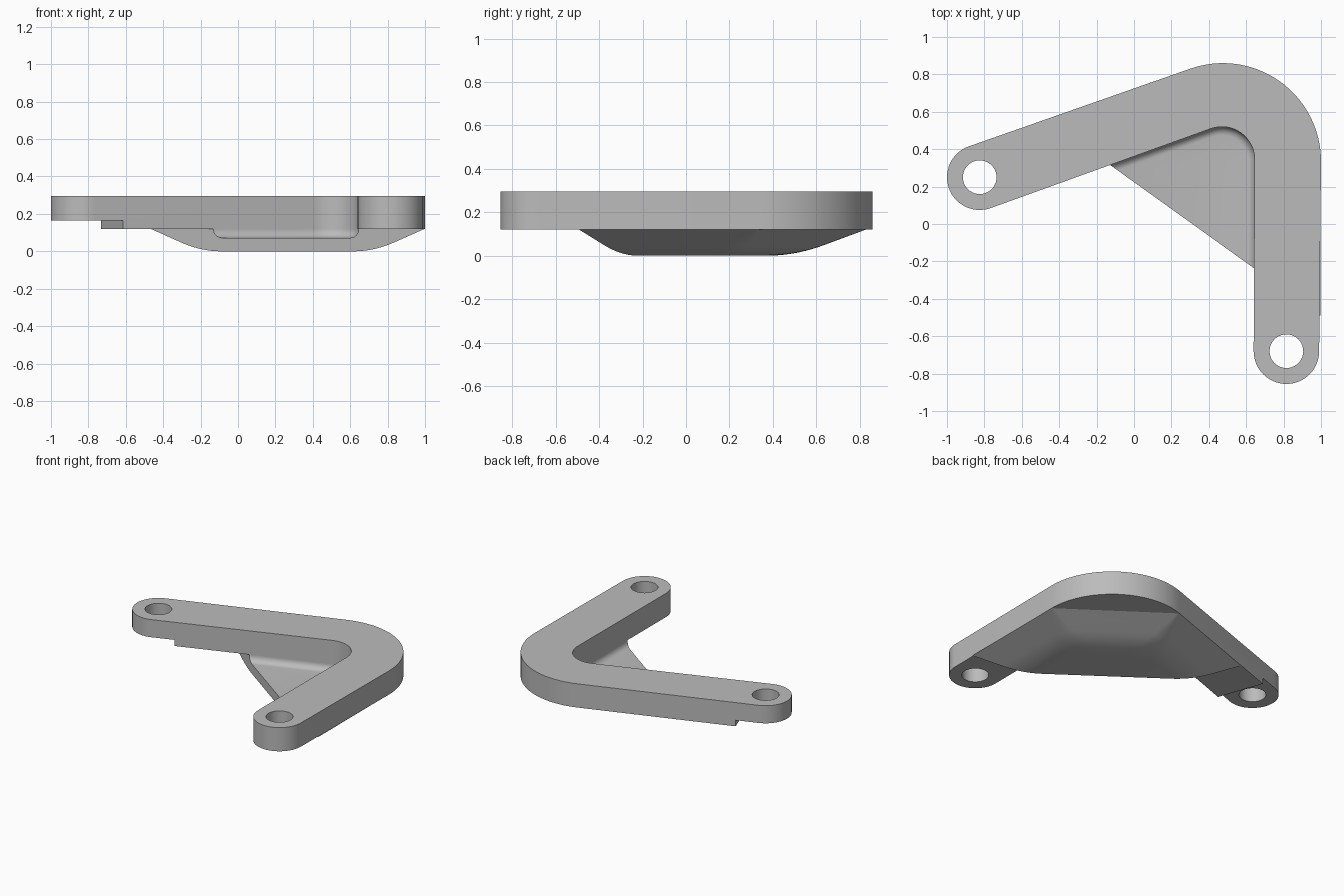
import bpy, bmesh
from math import sin, cos, radians, pi
from mathutils import Vector, Matrix

if "Cube" in bpy.data.objects:
    bpy.data.objects.remove(bpy.data.objects["Cube"])

grey = bpy.data.materials.new("plain grey")
grey.use_nodes = True
colour = (0.5, 0.5, 0.5, 1)
grey.diffuse_color = colour
grey.node_tree.nodes["Principled BSDF"].inputs["Base Color"].default_value = colour

TILT = 19.5                                   # direction of the long arm
ALONG = Vector((cos(radians(TILT)), sin(radians(TILT))))
ACROSS = Vector((-ALONG.y, ALONG.x))
LONG_END, SHORT_END = Vector((-0.825, 0.25)), Vector((0.815, -0.68))
OUTER, INNER = Vector((0.475, 0.335)), Vector((0.47, 0.345))
OUTER_R, ARM_R, HOLE_R = 0.525, 0.175, 0.09
PLATE_LOW, PLATE_TOP = 0.12, 0.295


def arc(centre, r, start, end, n):
    angles = [radians(start + (end - start) * i / n) for i in range(n + 1)]
    return [centre + r * Vector((cos(a), sin(a))) for a in angles]


def loft(name, rings):
    """Bridge closed rings given as (points, height) and cap both ends."""
    bm = bmesh.new()
    loops = [[bm.verts.new((p.x, p.y, z)) for p in pts] for pts, z in rings]
    for low, high in zip(loops, loops[1:]):
        for i in range(len(low)):
            j = (i + 1) % len(low)
            bm.faces.new((low[i], low[j], high[j], high[i]))
    bm.faces.new(loops[0][::-1])
    bm.faces.new(loops[-1])
    bmesh.ops.recalc_face_normals(bm, faces=bm.faces)
    mesh = bpy.data.meshes.new(name)
    bm.to_mesh(mesh)
    bm.free()
    ob = bpy.data.objects.new(name, mesh)
    bpy.context.collection.objects.link(ob)
    mesh.materials.append(grey)
    return ob


def select(ob):
    bpy.ops.object.select_all(action='DESELECT')
    ob.select_set(True)
    bpy.context.view_layer.objects.active = ob


def cut(ob, cutter):
    select(ob)
    mod = ob.modifiers.new("cut", 'BOOLEAN')
    mod.operation, mod.solver, mod.object = 'DIFFERENCE', 'EXACT', cutter
    bpy.ops.object.modifier_apply(modifier=mod.name)
    bpy.data.objects.remove(cutter)


def finish(ob):
    select(ob)
    bpy.ops.object.shade_smooth_by_angle(angle=radians(30))


# Bent arm plate with rounded ends
outline = (arc(OUTER, OUTER_R, 0, 90 + TILT, 32)
           + arc(LONG_END, ARM_R, 90 + TILT, 270 + TILT, 32)
           + arc(INNER, ARM_R, 90 + TILT, 0, 20)
           + arc(SHORT_END, ARM_R, 180, 360, 32))
plate = loft("arm_plate", [(outline, PLATE_LOW), (outline, PLATE_TOP)])

# Bolt holes
for centre in (LONG_END, SHORT_END):
    circle = arc(centre, HOLE_R, 0, 360, 40)[:-1]
    cut(plate, loft("hole_cutter", [(circle, 0), (circle, 0.5)]))

# Relief step under the end of the long arm
step = [LONG_END + ALONG * u + ACROSS * v
        for u, v in ((-0.3, -0.3), (0.16, -0.3), (0.16, 0.3), (-0.3, 0.3))]
cut(plate, loft("step_cutter", [(step, 0), (step, 0.165)]))
finish(plate)

# Dished gusset below the bend: three sloping sides and one upright cut side
LEFT = (ACROSS, ACROSS.dot(OUTER) + OUTER_R)
BACK = (Vector((0.577, 0.816)), 0.85)
RIGHT = (Vector((1, 0)), 0.998)
OPEN = (Vector((-0.583, -0.8125)), -0.182)
INSET, STRAIGHT = 0.38, 0.16


def meet(a, b, da, db):
    m = Matrix((a[0], b[0]))
    return m.inverted() @ Vector((a[1] - da, b[1] - db))


def rounded(before, corner, after, trim, n=8):
    p = corner + (before - corner).normalized() * trim
    q = corner + (after - corner).normalized() * trim
    return [p * (1 - t) ** 2 + corner * 2 * t * (1 - t) + q * t * t
            for t in (i / n for i in range(n + 1))]


def gusset_ring(d):
    start, end = meet(OPEN, RIGHT, 0, d), meet(OPEN, LEFT, 0, d)
    c1, c2 = meet(BACK, RIGHT, d, d), meet(BACK, LEFT, d, d)
    trim = 0.01 + 0.4 * d
    return [start] + rounded(start, c1, c2, trim) + rounded(c1, c2, end, trim) + [end]


def gusset_height(d):
    w = INSET - STRAIGHT
    a = PLATE_LOW / (2 * w * STRAIGHT + w * w)
    if d < STRAIGHT:
        return PLATE_LOW - 2 * a * w * d
    return a * (INSET - d) ** 2


depths = [0, STRAIGHT / 2] + [STRAIGHT + (INSET - STRAIGHT) * i / 12 for i in range(13)]
gusset = loft("gusset", [(gusset_ring(d), gusset_height(d)) for d in reversed(depths)])


# Pocket between the arms with a filleted floor
def pocket_ring(offset):
    r = ARM_R - offset
    return ([INNER + Vector((r, -1))] + arc(INNER, r, 0, 90 + TILT, 20)
            + [INNER + ACROSS * r - ALONG])


FLOOR, FILLET = 0.072, 0.045
rings = []
for i in range(9):
    a = i / 8 * pi / 2
    rings.append((pocket_ring(FILLET * (1 - sin(a))), FLOOR + FILLET * (1 - cos(a))))
rings.append((pocket_ring(0), 0.4))
cut(gusset, loft("pocket_cutter", rings))
finish(gusset)
